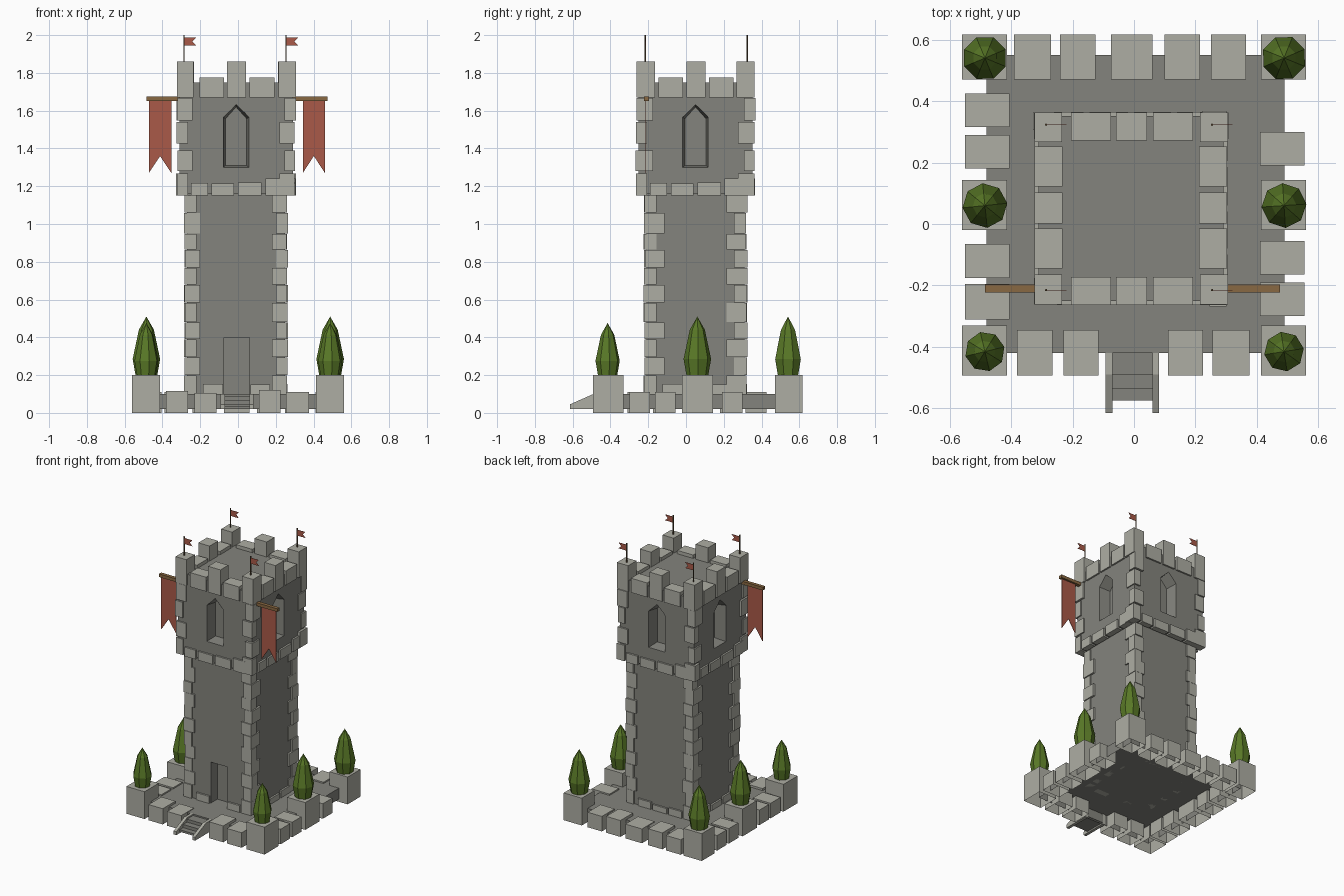
import bpy, bmesh, math, random
from mathutils import Matrix, Vector

if "Cube" in bpy.data.objects:
    bpy.data.objects.remove(bpy.data.objects["Cube"])

random.seed(4)
CX, CY = -0.01, 0.05          # tower axis


def mat(name, r, g, b):
    m = bpy.data.materials.new(name)
    m.diffuse_color = (r, g, b, 1)
    m.use_nodes = True
    m.node_tree.nodes["Principled BSDF"].inputs["Base Color"].default_value = m.diffuse_color
    return m


STONE = mat("light_stone", .42, .42, .37)
WALL = mat("dark_stone", .23, .23, .205)
RED = mat("red_cloth", .40, .10, .065)
WOOD = mat("wood", .25, .14, .055)
LEAF = mat("leaf", .10, .19, .02)
IRON = mat("iron", .12, .08, .04)


def finish(name, bm, m):
    bmesh.ops.recalc_face_normals(bm, faces=bm.faces)
    me = bpy.data.meshes.new(name)
    bm.to_mesh(me)
    bm.free()
    me.materials.append(m)
    ob = bpy.data.objects.new(name, me)
    bpy.context.collection.objects.link(ob)
    return ob


def add_box(bm, x0, x1, y0, y1, z0, z1):
    mx = Matrix.Translation(((x0 + x1) / 2, (y0 + y1) / 2, (z0 + z1) / 2)) @ \
        Matrix.Diagonal((abs(x1 - x0), abs(y1 - y0), abs(z1 - z0), 1))
    bmesh.ops.create_cube(bm, size=1, matrix=mx)


def boxes(name, m, items, open_bottom=False):
    bm = bmesh.new()
    for b in items:
        add_box(bm, *b)
    if open_bottom:
        bm.normal_update()
        under = [f for f in bm.faces if f.normal.z < -.9]
        bmesh.ops.delete(bm, geom=under, context='FACES')
    return finish(name, bm, m)


def loft(bm, a, b):
    """Closed solid between two matching outlines."""
    va, vb = [bm.verts.new(p) for p in a], [bm.verts.new(p) for p in b]
    n = len(a)
    bm.faces.new(va)
    bm.faces.new(vb[::-1])
    for i in range(n):
        bm.faces.new((va[i], vb[i], vb[(i + 1) % n], va[(i + 1) % n]))


def cut(ob, cutter):
    mod = ob.modifiers.new("cut", 'BOOLEAN')
    mod.object, mod.solver = cutter, 'EXACT'
    cutter.hide_render = True
    dg = bpy.context.evaluated_depsgraph_get()
    me = bpy.data.meshes.new_from_object(ob.evaluated_get(dg))
    ob.modifiers.clear()
    ob.data = me
    bpy.data.objects.remove(cutter)


# Base slab, hollow underneath like the border stones
boxes("base_slab", WALL, [(-.48, .49, -.42, .55, .02, .1)], True)

# Low border stones around the slab
border = []
for i, (a, b) in enumerate([(-.38, -.265), (-.23, -.115), (.11, .225), (.255, .375)]):
    border.append((a, b, -.493, -.345, 0, (.115, .105, .12, .11)[i]))
for i, (a, b) in enumerate([(-.39, -.27), (-.24, -.125), (-.075, .06), (.1, .215), (.25, .365)]):
    border.append((a, b, .47, .617, 0, (.11, .12, .105, .12, .11)[i]))
for a, b in [(.315, .425), (.18, .29), (-.175, -.065), (-.31, -.195)]:
    border.append((-.55, -.405, a, b, 0, .11))
for a, b in [(.19, .30), (-.165, -.055), (-.30, -.19)]:
    border.append((.41, .555, a, b, 0, .11))
boxes("border_stones", STONE, border, True)

# Planter blocks with clipped bushes
boxes("planter_blocks", STONE, [(s * .413, s * .56, y0, y1, 0, .2) for s in (-1, 1)
                                for y0, y1 in ((-.493, -.33), (-.02, .143), (.47, .617))], True)


def bush(x, y, s):
    bm = bmesh.new()
    rings = []
    turn = random.random()
    for r, z in ((.058, 0), (.073, .085), (.04, .24)):
        rings.append([bm.verts.new((x + r * s * math.cos(turn + k * math.pi / 4),
                                    y + r * s * math.sin(turn + k * math.pi / 4), .2 + z * s))
                      for k in range(8)])
    tip = bm.verts.new((x, y, .2 + .31 * s))
    bm.faces.new(rings[0])
    for k in range(8):
        j = (k + 1) % 8
        for lo, hi in zip(rings, rings[1:]):
            bm.faces.new((lo[k], lo[j], hi[j], hi[k]))
        bm.faces.new((rings[2][k], rings[2][j], tip))
    finish("bush", bm, LEAF)


for x in (-.485, .488):
    for y, s in ((-.415, .89), (.06, 1), (.54, 1)):
        bush(x, y, s)

# Front steps with sloping cheeks
boxes("step_treads", WALL, [(-.072, .062, -.49, -.415, .03, .09), (-.072, .062, -.535, -.48, .03, .068),
                            (-.072, .062, -.575, -.53, .03, .045)])
bm = bmesh.new()
side = [(-.615, .02), (-.615, .045), (-.49, .1), (-.415, .1), (-.415, .02)]
for x0, x1 in ((-.092, -.07), (.06, .082)):
    loft(bm, [(x0, y, z) for y, z in side], [(x1, y, z) for y, z in side])
finish("step_cheeks", bm, STONE)

# Tower shaft with recessed doorway
S, U = .26, .301
shaft = boxes("tower_shaft", WALL, [(CX - S, CX + S, CY - S, CY + S, .1, 1.17)])
cut(shaft, boxes("door_cutter", WALL, [(-.073, .06, CY - S - .1, CY - S + .075, .05, .4)]))

# Upper storey with a pointed, splayed window on each side
upper = boxes("upper_storey", WALL, [(CX - U, CX + U, CY - U, CY + U, 1.16, 1.75)])
bm = bmesh.new()
outline = [(-.067, 1.3), (.067, 1.3), (.067, 1.565), (0, 1.632), (-.067, 1.565)]


def window_ring(inset, depth, q):
    rot = Matrix.Translation((CX, CY, 0)) @ Matrix.Rotation(q * math.pi / 2, 4, 'Z')
    k = 1 - inset / .067
    return [rot @ Vector((x * k, -U + depth, 1.45 + (z - 1.45) * (1 - inset / .16))) for x, z in outline]


for q in range(4):
    loft(bm, window_ring(-.007, -.05, q), window_ring(.011, .085, q))
cut(upper, finish("window_cutter", bm, WALL))


# Alternating corner stones; lengths are (long, short) along x and along y
def quoins(name, half, levels, len_x, len_y, out):
    items = []
    for sx in (-1, 1):
        for sy in (-1, 1):
            for i, (z0, z1) in enumerate(levels):
                ox, oy = half + random.uniform(*out), half + random.uniform(*out)
                k = (i + (sx == sy)) % 2
                items.append((CX + sx * ox, CX + sx * (half - len_x[k]), CY + sy * oy,
                              CY + sy * (half - len_y[1 - k]), z0, z1))
    boxes(name, STONE, items)


edges = [.1, .20, .295, .39, .48, .585, .68, .77, .865, .95, 1.06, 1.152]
quoins("shaft_corner_stones", S, [(a, b - .002) for a, b in zip(edges, edges[1:])],
       (.07, .05), (.095, .055), (.007, .016))
quoins("upper_corner_stones", U, [(1.152, 1.268), (1.28, 1.39), (1.425, 1.54), (1.548, 1.668)],
       (.07, .045), (.075, .045), (.008, .017))


# Rows of stones along the foot of each wall
def course(name, half, z0, spans, skip_front=()):
    bm = bmesh.new()
    for q in range(4):
        rot = Matrix.Translation((CX, CY, 0)) @ Matrix.Rotation(q * math.pi / 2, 4, 'Z')
        start = len(bm.verts)
        for i, (a, b, top) in enumerate(spans):
            if q == 0 and i in skip_front:
                continue
            add_box(bm, a, b, -half - .013, -half + .03, z0, top)
        bm.verts.ensure_lookup_table()
        bmesh.ops.transform(bm, matrix=rot, verts=bm.verts[start:])
    finish(name, bm, STONE)


course("shaft_foot_stones", S, .1, [(-.175, -.07, .152), (-.055, .06, .14), (.075, .18, .15)], (1,))
course("upper_foot_stones", U, 1.15, [(-.24, -.15, 1.217), (-.13, -.01, 1.215), (.01, .135, 1.22),
                                      (.155, .25, 1.24)])

# Battlements: tall corner and middle merlons, low ones between
tall, low = 1.86, 1.775
merlons = [(x0, x1, y0, y1, 1.67, tall) for x0, x1 in ((-.323, -.235), (.215, .306))
           for y0, y1 in ((-.262, -.165), (.267, .363))]
for a, b, t in ((-.195, -.065, low), (-.048, .052, tall), (.072, .202, low)):
    for s in (-1, 1):
        edge, inner = s * .313, s * .222
        merlons.append((CX + a, CX + b, CY + edge, CY + inner, 1.67, t))
        merlons.append((CX + edge, CX + inner, CY + a, CY + b, 1.67, t))
boxes("battlements", STONE, merlons)


# Thin cloth shape in the xz plane
def cloth(name, pts, y, t):
    bm = bmesh.new()
    loft(bm, [(x, y - t, z) for x, z in pts], [(x, y + t, z) for x, z in pts])
    finish(name, bm, RED)


# Side banners hanging from wooden beams
boxes("banner_beams", WOOD, [(-.485, -.29, -.223, -.197, 1.652, 1.675),
                             (.27, .475, -.223, -.197, 1.652, 1.675)])
for x0, x1 in ((-.472, -.353), (.343, .46)):
    cloth("banner", [(x0, 1.655), (x1, 1.655), (x1, 1.27), ((x0 + x1) / 2, 1.36), (x0, 1.27)], -.213, .002)

# Corner flagpoles and pennants
for x in (-.286, .254):
    for y in (-.215, .323):
        bm = bmesh.new()
        bmesh.ops.create_cone(bm, cap_ends=True, segments=6, radius1=.004, radius2=.004, depth=.16,
                              matrix=Matrix.Translation((x, y, 1.92)))
        finish("flagpole", bm, IRON)
        cloth("pennant", [(x, 1.945), (x + .066, 1.945), (x + .045, 1.966), (x + .066, 1.988),
                          (x, 1.988)], y, .001)
